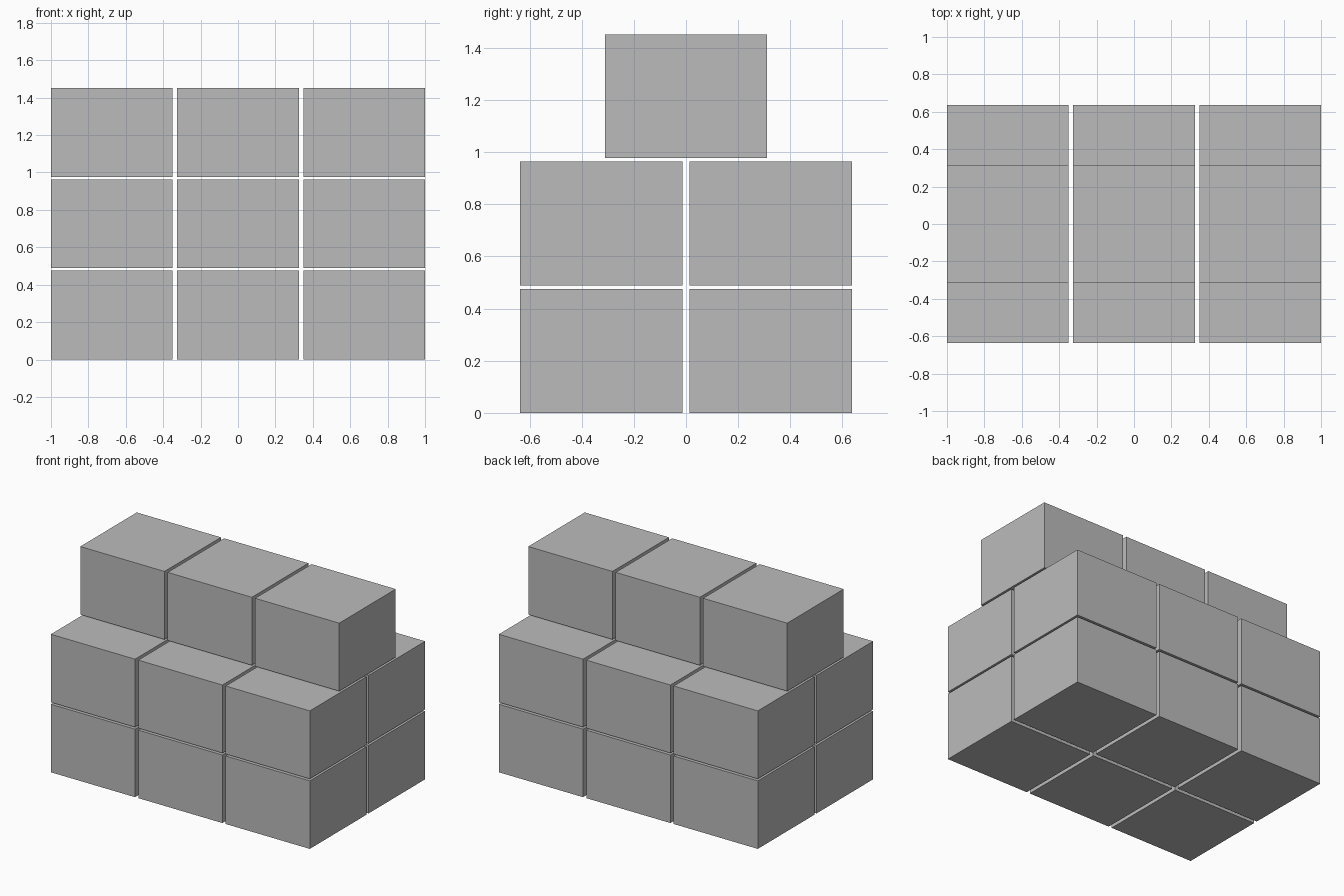
import bpy

if "Cube" in bpy.data.objects:
    bpy.data.objects.remove(bpy.data.objects["Cube"])

# Block size and spacing
SIZE = (0.65, 0.623, 0.475)
PITCH_X, PITCH_Y, PITCH_Z = 0.675, 0.649, 0.4885

grey = bpy.data.materials.new("plain_grey")
grey.diffuse_color = (0.5, 0.5, 0.5, 1)
grey.use_nodes = True
grey.node_tree.nodes["Principled BSDF"].inputs["Base Color"].default_value = grey.diffuse_color


def add_block(name, x, y, level):
    z = level * PITCH_Z + SIZE[2] / 2
    bpy.ops.mesh.primitive_cube_add(size=1, location=(x, y, z))
    block = bpy.context.object
    block.name = name
    block.scale = SIZE
    block.data.materials.append(grey)


# Two full layers of two rows, then one centred row on top
layers = [("bottom", (-0.5, 0.5)), ("middle", (-0.5, 0.5)), ("top", (0,))]
for level, (layer, rows) in enumerate(layers):
    for row in rows:
        for column in (-1, 0, 1):
            add_block(f"{layer}_block", column * PITCH_X, row * PITCH_Y, level)
